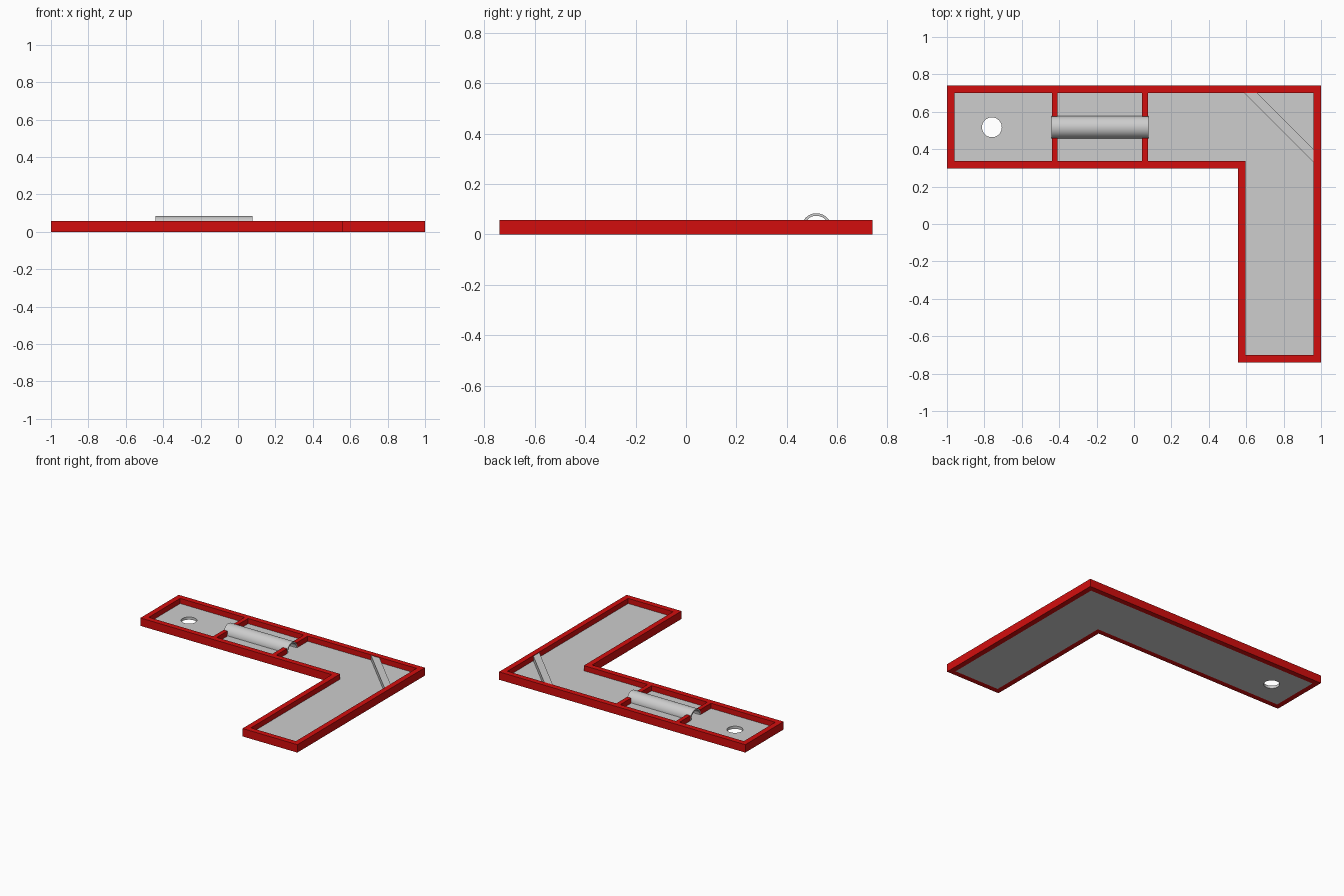
import bpy, bmesh
from math import cos, sin, pi

cube = bpy.data.objects.get("Cube")
if cube:
    bpy.data.objects.remove(cube, do_unlink=True)

HEIGHT, FLOOR, WALL = 0.058, 0.02, 0.04


def material(name, rgb):
    mat = bpy.data.materials.new(name)
    mat.use_nodes = True
    mat.diffuse_color = (*rgb, 1)
    mat.node_tree.nodes["Principled BSDF"].inputs["Base Color"].default_value = (*rgb, 1)
    return mat


red = material("red", (0.65, 0.004, 0.004))
grey = material("light grey", (0.61, 0.61, 0.61))


def finish(name, bm, mat):
    bmesh.ops.recalc_face_normals(bm, faces=bm.faces)
    mesh = bpy.data.meshes.new(name)
    bm.to_mesh(mesh)
    bm.free()
    mesh.materials.append(mat)
    obj = bpy.data.objects.new(name, mesh)
    bpy.context.collection.objects.link(obj)
    return obj


def prism(name, points, z0, z1, mat):
    """Upright solid over a flat outline."""
    bm = bmesh.new()
    face = bm.faces.new([bm.verts.new((x, y, z0)) for x, y in points])
    out = bmesh.ops.extrude_face_region(bm, geom=[face])["geom"]
    for v in out:
        if isinstance(v, bmesh.types.BMVert):
            v.co.z = z1
    return finish(name, bm, mat)


def box(name, x0, x1, y0, y1, z0, z1, mat):
    return prism(name, [(x0, y0), (x1, y0), (x1, y1), (x0, y1)], z0, z1, mat)


def l_outline(d):
    """Bent outline, moved inward by d."""
    return [(-1 + d, 0.74 - d), (-1 + d, 0.296 + d), (0.555 + d, 0.296 + d),
            (0.555 + d, -0.74 + d), (1 - d, -0.74 + d), (1 - d, 0.74 - d)]


# Rim wall around the whole bent tray
bm = bmesh.new()
loops = [[bm.verts.new((x, y, z)) for x, y in l_outline(d)]
         for d, z in ((0, 0), (0, HEIGHT), (WALL, HEIGHT), (WALL, 0))]
for a, b in zip(loops, loops[1:] + loops[:1]):
    for i in range(6):
        j = (i + 1) % 6
        bm.faces.new((a[i], a[j], b[j], b[i]))
finish("rim_wall", bm, red)

# Floor plate with a round hole
floor = prism("floor_plate", l_outline(WALL), 0, FLOOR, grey)
hole = prism("hole_cutter", [(-0.76 + 0.053 * cos(2 * pi * i / 48), 0.517 + 0.053 * sin(2 * pi * i / 48))
                             for i in range(48)], -0.1, 0.1, grey)
hole.hide_render = True
cut = floor.modifiers.new("hole", 'BOOLEAN')
cut.operation, cut.object, cut.solver = 'DIFFERENCE', hole, 'EXACT'
bpy.context.view_layer.objects.active = floor
bpy.ops.object.modifier_apply(modifier="hole")
bpy.data.objects.remove(hole, do_unlink=True)

# Cross ribs, split by the half tube
AXIS_Y, RADIUS, BORE = 0.517, 0.06, 0.05
for label, x0, x1 in (("outer", -0.438, -0.408), ("inner", 0.044, 0.076)):
    box(label + "_rib_front", x0, x1, 0.336, AXIS_Y - RADIUS + 0.002, FLOOR, HEIGHT, red)
    box(label + "_rib_back", x0, x1, AXIS_Y + RADIUS - 0.002, 0.70, FLOOR, HEIGHT, red)

# Half tube lying on the floor
bm = bmesh.new()
arc = [pi * i / 32 for i in range(33)]
profile = [(RADIUS * cos(a), RADIUS * sin(a)) for a in arc]
profile += [(BORE * cos(a), BORE * sin(a)) for a in reversed(arc)]
ends = [[bm.verts.new((x, AXIS_Y + y, FLOOR + 0.004 + z)) for y, z in profile] for x in (-0.44, 0.078)]
n = len(profile)
for i in range(n):
    j = (i + 1) % n
    bm.faces.new((ends[0][i], ends[0][j], ends[1][j], ends[1][i]))
for end in ends:
    for i in range(32):
        bm.faces.new((end[i], end[i + 1], end[n - 2 - i], end[n - 1 - i]))
tube = finish("half_tube", bm, grey)
tube.select_set(True)
bpy.context.view_layer.objects.active = tube
bpy.ops.object.shade_smooth_by_angle()

# Diagonal strip across the corner
prism("corner_strip", [(0.59, 0.70), (0.96, 0.33), (0.96, 0.40), (0.66, 0.70)], FLOOR, HEIGHT - 0.004, grey)
